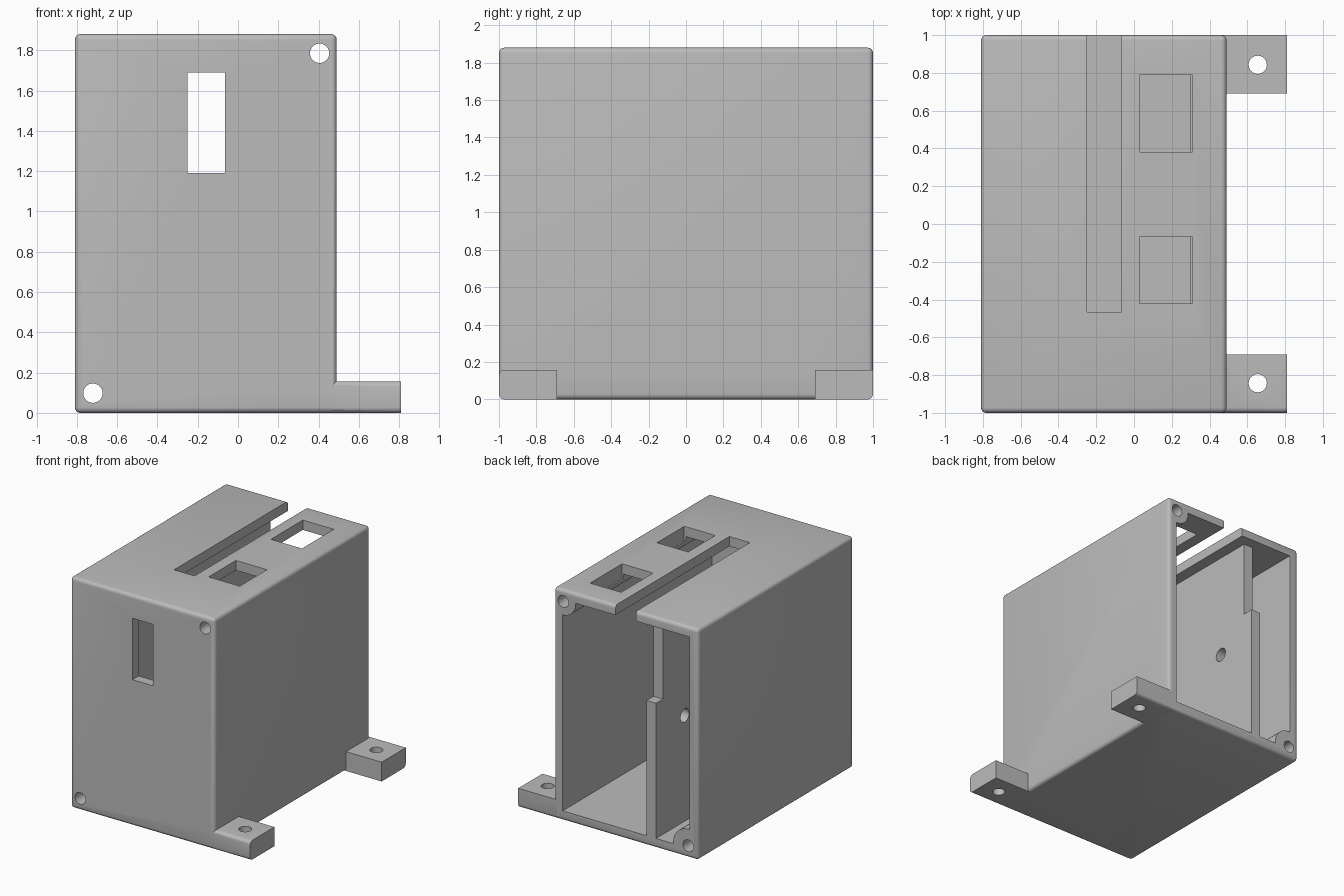
import bpy, bmesh, math
from mathutils import Matrix, Vector

cube = bpy.data.objects.get("Cube")
if cube:
    bpy.data.objects.remove(cube, do_unlink=True)

GREY = (0.5, 0.5, 0.5, 1)
mat = bpy.data.materials.new("plain_grey")
mat.use_nodes = True
mat.diffuse_color = GREY
mat.node_tree.nodes["Principled BSDF"].inputs["Base Color"].default_value = GREY

# Main dimensions
LEFT, RIGHT, TOP, TAB_END = -0.81, 0.49, 1.88, 0.81
WALL, ROUND = 0.08, 0.028


def finish(bm, name):
    mesh = bpy.data.meshes.new(name)
    bm.to_mesh(mesh)
    bm.free()
    mesh.materials.append(mat)
    ob = bpy.data.objects.new(name, mesh)
    bpy.context.collection.objects.link(ob)
    return ob


def box(name, xs, ys, zs, rounded=None):
    """Box from ranges; edges whose midpoint and direction pass the rule are rounded."""
    bm = bmesh.new()
    bmesh.ops.create_cube(bm, size=1)
    for v in bm.verts:
        v.co = Vector([r[0] if c < 0 else r[1] for c, r in zip(v.co, (xs, ys, zs))])
    if rounded:
        edges = [e for e in bm.edges
                 if rounded((e.verts[0].co + e.verts[1].co) / 2, e.verts[1].co - e.verts[0].co)]
        bmesh.ops.bevel(bm, geom=edges, offset=ROUND, segments=4, profile=0.5, affect='EDGES')
    return finish(bm, name)


def rod(name, centre, radius, length, axis):
    """Cylinder along a chosen axis."""
    turn = {'X': Matrix.Rotation(math.pi / 2, 4, 'Y'),
            'Y': Matrix.Rotation(math.pi / 2, 4, 'X'), 'Z': Matrix()}[axis]
    bm = bmesh.new()
    bmesh.ops.create_cone(bm, cap_ends=True, segments=40, radius1=radius, radius2=radius,
                          depth=length, matrix=Matrix.Translation(centre) @ turn)
    return finish(bm, name)


def combine(target, tool, operation='DIFFERENCE'):
    mod = target.modifiers.new("combine", 'BOOLEAN')
    mod.operation, mod.solver, mod.object = operation, 'EXACT', tool
    bpy.context.view_layer.update()
    bpy.context.view_layer.objects.active = target
    bpy.ops.object.modifier_apply(modifier=mod.name)
    bpy.data.objects.remove(tool, do_unlink=True)


# Outer block with softened edges
housing = box("housing", (LEFT, RIGHT), (-1, 1), (0, TOP), lambda mid, way: True)

# Mounting tabs with screw holes
for side in (-1, 1):
    ys = sorted((side, side * 0.69))
    tab = box("mounting_tab", (RIGHT - 0.05, TAB_END), ys, (0, 0.157),
              lambda mid, way: abs(way.x) > 0.1 and abs(mid.y) > 0.9
              and (side < 0 or mid.z < 0.1))
    combine(housing, tab, 'UNION')
    combine(housing, rod("tab_hole", (0.655, side * 0.843, 0.1), 0.048, 0.5, 'Z'))

# Interior space, leaving the divider and the corner screw bosses standing
cavity = box("cavity", (LEFT + WALL, RIGHT - WALL), (-1 + WALL, 1.2), (WALL, TOP - WALL))
screws = [(-0.72, 0.098, 0.135), (0.405, 1.785, 0.11)]
for x, z, boss in screws:
    combine(cavity, rod("boss", (x, 0, z), boss, 3, 'Y'))
combine(cavity, box("divider", (-0.43, -0.345), (-1.5, 1.5), (-0.5, 2.5)))
combine(housing, cavity)

# Notch in the upper rear edge of the divider, and its cable hole
combine(housing, box("divider_notch", (-0.5, -0.3), (0.91, 1.2), (1.18, TOP - WALL)))
combine(housing, rod("divider_hole", (-0.39, 0.63, 0.94), 0.055, 0.2, 'X'))

# Long screw channels
for x, z, boss in screws:
    combine(housing, rod("screw_channel", (x, 0, z), 0.048, 3, 'Y'))

# Front window, open roof slot and two roof windows
combine(housing, box("front_window", (-0.25, -0.065), (-1.2, -0.85), (1.19, 1.69)))
combine(housing, box("roof_slot", (-0.25, -0.065), (-0.465, 1.2), (1.76, 2.1)))
for ys in ((0.38, 0.79), (-0.42, -0.07)):
    combine(housing, box("roof_window", (0.03, 0.31), ys, (1.76, 2.1)))

# Smooth the rounded edges and bores only
bpy.ops.object.select_all(action='DESELECT')
housing.select_set(True)
bpy.context.view_layer.objects.active = housing
bpy.ops.object.shade_smooth_by_angle(angle=math.radians(35))
